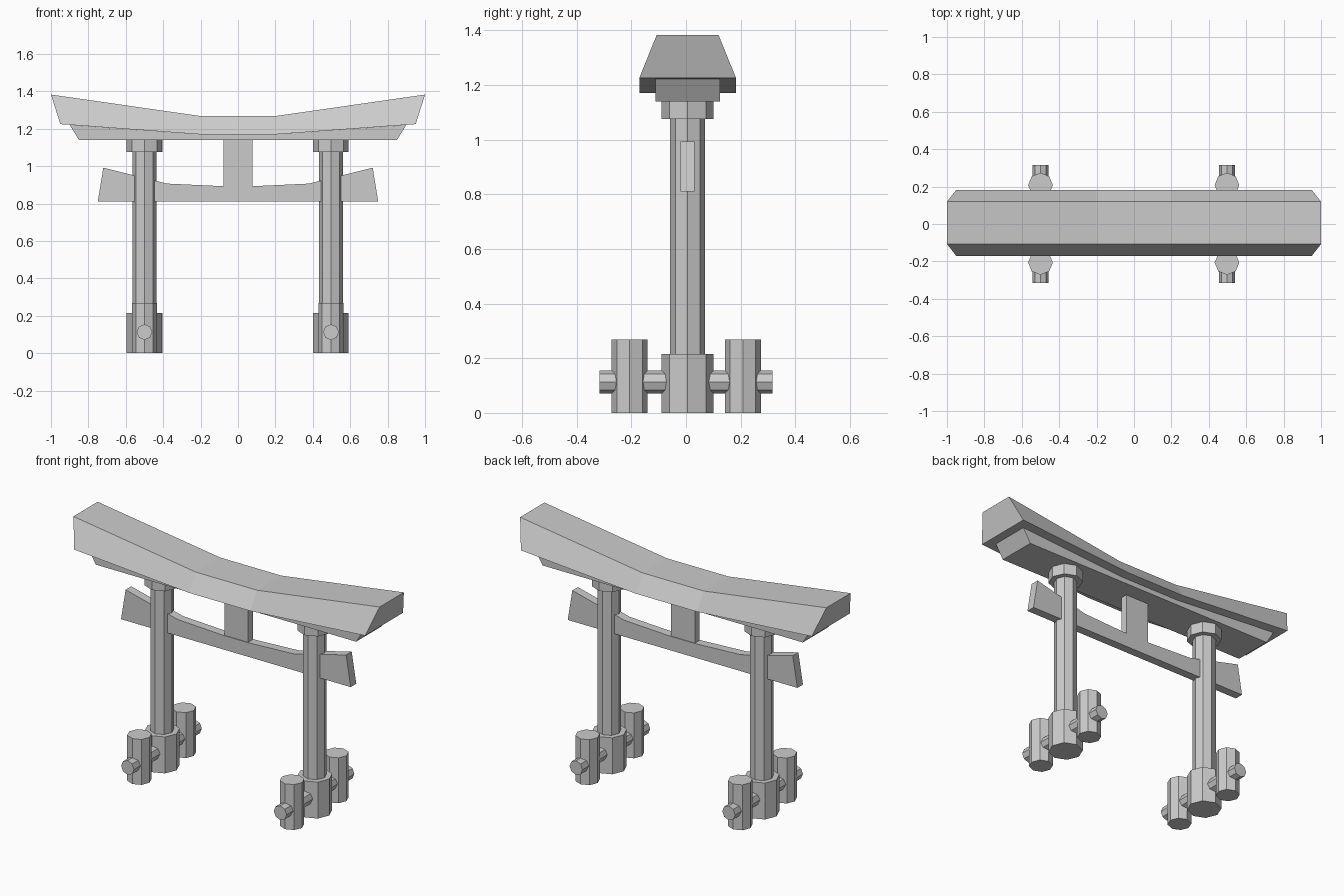
import bpy, bmesh
from math import pi
from mathutils import Matrix

cube = bpy.data.objects.get("Cube")
if cube:
    bpy.data.objects.remove(cube)

GREY = (0.6, 0.6, 0.6, 1)
stone = bpy.data.materials.new("stone grey")
stone.use_nodes = True
stone.diffuse_color = GREY
stone.node_tree.nodes["Principled BSDF"].inputs["Base Color"].default_value = GREY

MID = 0.006  # depth centre of the gate


def finish(name, bm):
    bmesh.ops.recalc_face_normals(bm, faces=bm.faces)
    mesh = bpy.data.meshes.new(name)
    bm.to_mesh(mesh)
    bm.free()
    mesh.materials.append(stone)
    obj = bpy.data.objects.new(name, mesh)
    bpy.context.collection.objects.link(obj)


def octagon(name, x, y, z0, z1, r):
    """Upright eight-sided post."""
    bm = bmesh.new()
    bmesh.ops.create_cone(bm, cap_ends=True, segments=8, radius1=r, radius2=r,
                          depth=z1 - z0, matrix=Matrix.Translation((x, y, (z0 + z1) / 2)))
    finish(name, bm)


def beam(name, stations, low_half, top_half):
    """Beam along x: right-hand stations (x_low, z_low, x_top, z_top), mirrored."""
    rows = [(-a, b, -c, d) for a, b, c, d in reversed(stations)] + stations
    bm = bmesh.new()
    rings = []
    for xl, zl, xt, zt in rows:
        rings.append([bm.verts.new(p) for p in (
            (xl, MID - low_half, zl), (xl, MID + low_half, zl),
            (xt, MID + top_half, zt), (xt, MID - top_half, zt))])
    for a, b in zip(rings, rings[1:]):
        for i in range(4):
            j = (i + 1) % 4
            bm.faces.new((a[i], a[j], b[j], b[i]))
    bm.faces.new(rings[0])
    bm.faces.new(rings[-1])
    finish(name, bm)


# Curved top beam, the beam under it, the tie beam and the centre strut
beam("roof_beam", [(0.2, 1.17, 0.2, 1.268), (0.95, 1.225, 1.0, 1.383)], 0.177, 0.113)
beam("under_beam", [(0.2, 1.14, 0.2, 1.17), (0.85, 1.14, 0.9, 1.221)], 0.118, 0.118)
beam("tie_beam", [(0.08, 0.81, 0.08, 0.893), (0.38, 0.81, 0.38, 0.907),
                  (0.75, 0.81, 0.72, 0.992)], 0.026, 0.026)
beam("centre_strut", [(0.078, 0.89, 0.078, 1.15)], 0.022, 0.022)

# Two pillars, each with collar, foot, side posts and a cross bar
for side, x in (("left", 0.497), ("right", -0.5)):
    octagon(side + "_pillar", x, MID, 0, 1.14, 0.064)
    octagon(side + "_collar", x, MID, 1.075, 1.14, 0.095)
    octagon(side + "_foot", x, MID, 0, 0.215, 0.095)
    for end, y in (("front", -0.206), ("back", 0.208)):
        octagon(f"{side}_{end}_post", x, y, 0, 0.268, 0.066)
    bm = bmesh.new()
    bmesh.ops.create_cone(bm, cap_ends=True, segments=8, radius1=0.042, radius2=0.042, depth=0.632,
                          matrix=Matrix.Translation((x, 0, 0.113)) @ Matrix.Rotation(pi / 2, 4, "X"))
    finish(side + "_cross_bar", bm)
